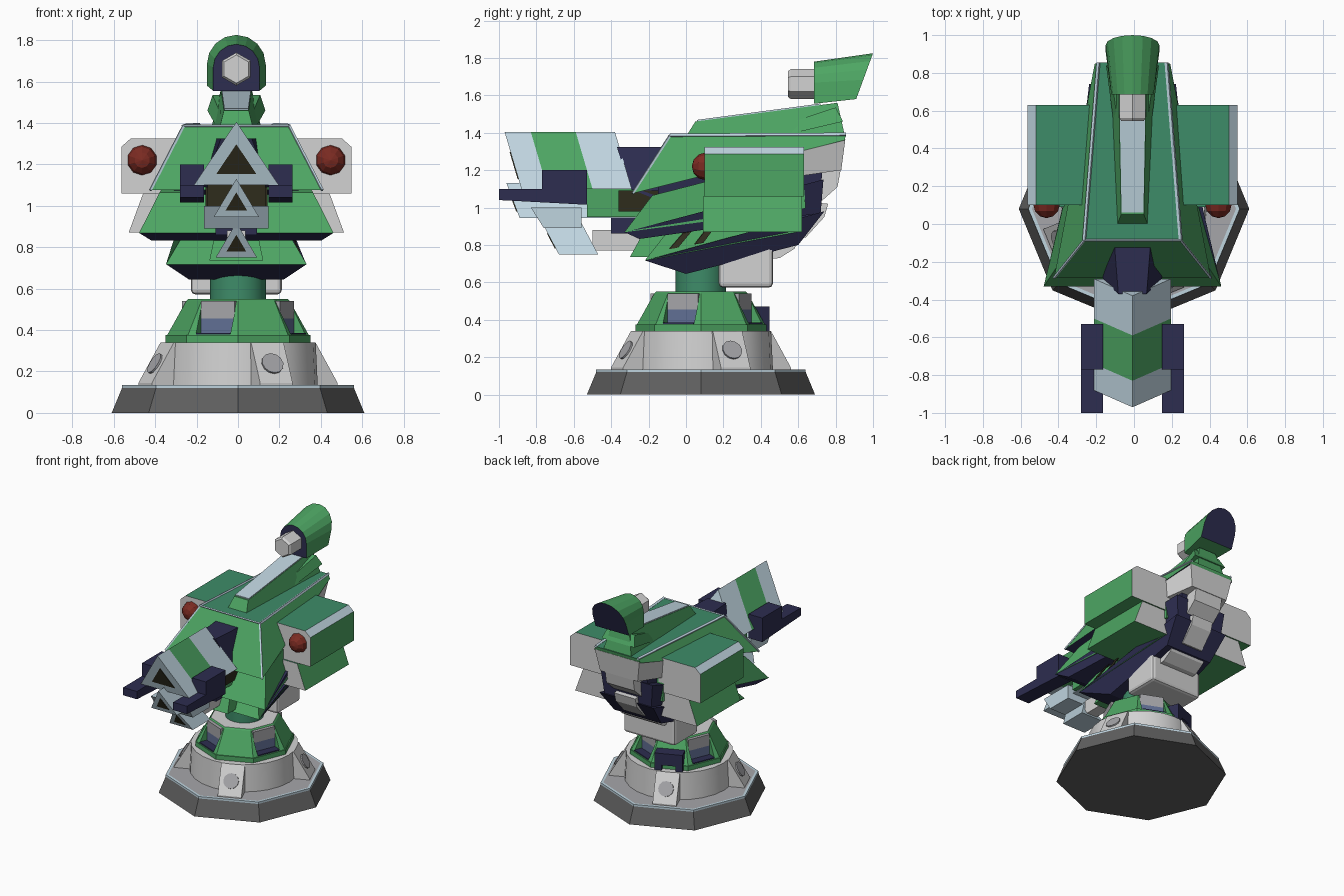
import bpy, bmesh, math
from mathutils import Vector

if "Cube" in bpy.data.objects:
    bpy.data.objects.remove(bpy.data.objects["Cube"])

COLS = {"green": (.075, .38, .125), "teal_green": (.048, .262, .14), "navy": (.026, .026, .08),
        "light_grey": (.65, .65, .65), "pale_blue": (.52, .66, .74), "dark_grey": (.115, .115, .115),
        "red": (.2, .024, .016), "dark_brown": (.028, .025, .012), "slate_blue": (.12, .16, .3),
        "mid_grey": (.38, .38, .4)}
NAMES = list(COLS)
MATS = []
for n, c in COLS.items():
    m = bpy.data.materials.new(n)
    m.diffuse_color = (*c, 1)
    m.use_nodes = True
    m.node_tree.nodes["Principled BSDF"].inputs["Base Color"].default_value = m.diffuse_color
    MATS.append(m)
CY = .08  # pedestal centre in y


def mesh(name, verts, faces, cols, rule=None):
    """Mesh from verts and faces; cols is a colour per face, rule(normal, centre) may override it."""
    me = bpy.data.meshes.new(name)
    ob = bpy.data.objects.new(name, me)
    bpy.context.collection.objects.link(ob)
    for m in MATS:
        me.materials.append(m)
    bm = bmesh.new()
    vs = [bm.verts.new(v) for v in verts]
    for f, c in zip(faces, cols):
        bm.faces.new([vs[i] for i in f]).material_index = NAMES.index(c)
    bmesh.ops.recalc_face_normals(bm, faces=bm.faces[:])
    if rule:
        for f in bm.faces:
            c = rule(f.normal, f.calc_center_median())
            if c:
                f.material_index = NAMES.index(c)
    bm.to_mesh(me)
    bm.free()
    return ob


def loft(name, rings, col, bands=None, caps=None, rule=None):
    """Join rings of points into a closed solid."""
    n = len(rings[0])
    bands = bands or [col] * (len(rings) - 1)
    caps = caps or (col, col)
    faces, cols = [range(n), range((len(rings) - 1) * n, len(rings) * n)], list(caps)
    for r, b in enumerate(bands):
        for i in range(n):
            j = (i + 1) % n
            faces.append((r * n + i, r * n + j, r * n + n + j, r * n + n + i))
            cols.append(b)
    return mesh(name, [p for ring in rings for p in ring], faces, cols, rule)


def turned(name, levels, n, col, **kw):
    """Stack of n-gons (radius, z) on the pedestal axis."""
    return loft(name, [[(r * math.cos(math.tau * i / n), CY + r * math.sin(math.tau * i / n), z)
                        for i in range(n)] for r, z in levels], col, **kw)


def prism(name, pts, x0, x1, col, **kw):
    """(y, z) profile extruded along x."""
    return loft(name, [[(x, y, z) for y, z in pts] for x in (x0, x1)], col, **kw)


def box(name, x0, x1, y0, y1, z0, z1, col, **kw):
    return prism(name, [(y0, z0), (y1, z0), (y1, z1), (y0, z1)], x0, x1, col, **kw)


def wedge(name, ft, fb, bt, bb, col, **kw):
    """Symmetric block from (half width, y, z) at front top, front bottom, back top, back bottom."""
    ring = lambda t, b: [(-t[0], *t[1:]), t, b, (-b[0], *b[1:])]
    return loft(name, [ring(ft, fb), ring(bt, bb)], col, **kw)


def bar(name, a, b, r, col):
    """Thin square trim bar from a to b."""
    a, b = Vector(a), Vector(b)
    d = (b - a).normalized()
    u = d.cross(Vector((.3, .2, 1))).normalized() * r
    v = d.cross(u)
    return loft(name, [[p + u, p + v, p - u, p - v] for p in (a, b)], col)


def place(ob, deg):
    """Turn a part built along +y around the pedestal axis."""
    ob.rotation_euler.z = math.radians(deg - 90)
    ob.location = (0, CY, 0)
    return ob


def smooth(ob):
    bpy.ops.object.select_all(action="DESELECT")
    bpy.context.view_layer.objects.active = ob
    ob.select_set(True)
    bpy.ops.object.shade_smooth_by_angle(angle=math.radians(35))


# ---- pedestal ----
turned("base_plate", [(.61, 0), (.56, .12), (.56, .135), (.54, .135)], 8, "dark_grey",
       bands=["dark_grey", "pale_blue", "pale_blue"], caps=("dark_grey", "mid_grey"))
smooth(turned("base_drum", [(.385, .13), (.375, .34)], 24, "light_grey"))
turned("base_flange", [(.35, .335), (.35, .375)], 8, "green")
cone = turned("base_cone", [(.345, .37), (.25, .54), (.24, .55)], 8, "green", caps=("green", "light_grey"))
smooth(turned("neck_column", [(.135, .54), (.135, .8)], 20, "teal_green"))
for k in range(4):
    a = 22.5 + 90 * k
    place(prism("buttress", [(.3, .13), (.485, .13), (.485, .145), (.37, .34), (.3, .34)],
                -.085, .085, "light_grey"), a)
    disc = [[(.055 * math.cos(t), .431 + d * .86 + .055 * math.sin(t) * -.51,
              .236 + d * .51 + .055 * math.sin(t) * .86)
             for t in [math.tau * i / 12 for i in range(12)]] for d in (-.01, .01)]
    place(loft("buttress_bolt", disc, "mid_grey"), a)
    # recessed window: notch in the cone, two-tone wall and dark floor
    cutter = place(box("window_cutter", -.09, .09, .25, .5, .382, .65, "green"), a + 45)
    cutter.hide_render = True
    cut = cone.modifiers.new("window_notch", "BOOLEAN")
    cut.object, cut.operation, cut.solver = cutter, "DIFFERENCE", "EXACT"
    bpy.context.view_layer.objects.active = cone
    bpy.context.view_layer.update()
    bpy.ops.object.modifier_apply(modifier=cut.name)
    bpy.data.objects.remove(cutter)
    place(box("window_pane", -.088, .088, .15, .256, .37, .455, "slate_blue"), a + 45)
    place(box("window_head", -.088, .088, .15, .256, .455, .54, "mid_grey"), a + 45)
    place(box("window_floor", -.089, .089, .25, .318, .378, .386, "navy"), a + 45)
place(box("rear_clamp", -.1, .1, .22, .355, .38, .47, "navy"), 112.5)
for s in (-1, 1):
    place(box("rear_clamp_leg", s * .05, s * .1, .32, .355, .28, .38, "navy"), 112.5)

base_parts = set(bpy.data.objects)

# ---- head armour: three stacked shells, each rising towards the back ----
T0, B0 = (.255, -.085, 1.385), (.415, -.285, 1.075)
T1, B1 = (.18, .855, 1.39), (.2, .848, 1.36)
wedge("upper_shell", T0, B0, T1, B1, "green",
      rule=lambda n, c: "teal_green" if n.z > .9 else "navy" if n.z < -.7 else None)
wedge("upper_shell_core", (.3, -.15, 1.12), (.3, -.15, 1.03), (.17, .74, 1.3), (.17, .72, 1.1), "navy")
wedge("middle_shell", (.37, -.18, 1.065), (.47, -.33, .868), (.24, .62, 1.27), (.24, .64, .995), "green")
wedge("middle_shell_keel", (.468, -.328, .868), (.41, -.25, .832), (.22, .735, 1.15), (.2, .72, .97), "navy")
LT, LB = (.25, -.1, .87), (.34, -.22, .717)
KT, KB = (.25, .62, 1.0), (.23, .6, .87)
wedge("lower_shell", LT, LB, KT, KB, "green")
wedge("lower_shell_keel", (.338, -.218, .717), (.23, 0, .645), (.23, .74, .98), (.2, .6, .8), "navy")

for s in (-1, 1):
    side = lambda p: (s * p[0], p[1], p[2])
    # pale trim along the upper shell
    bar("shell_edge_trim", side(T0), side(T1), .011, "pale_blue")
    bar("shell_corner_trim", side(T0), side(B0), .008, "pale_blue")

    # two vents in the side of the lower shell
    def on_side(u, v):
        top, bot = Vector(LT).lerp(KT, u), Vector(LB).lerp(KB, u)
        p = bot.lerp(top, v)
        return side((p.x + .006, p.y, p.z - .003))
    for u in (.12, .29):
        outer = [on_side(u, .3), on_side(u + .06, .3), on_side(u + .08, .85), on_side(u + .02, .85)]
        loft("side_vent", [outer, [(x - s * .008, y, z + .003) for x, y, z in outer]], "dark_brown")

    # shoulder pods: grey ends, teal top, pale chamfer, flared skirt below
    def pod_rule(n, c):
        if abs(n.y) > .9:
            return "light_grey"
        if n.z > .9:
            return "teal_green"
        if n.z > .5:
            return "pale_blue"
    sec = [(.2, 1.06), (.555, 1.06), (.555, 1.285), (.51, 1.325), (.2, 1.325)]
    loft("shoulder_pod", [[(s * x, y, z) for x, z in sec] for y in (.1, .63)], "green", rule=pod_rule)
    sec = [(.2, .87), (.52, .87), (.45, 1.06), (.2, 1.06)]
    loft("lower_pod", [[(s * x, y, z) for x, z in sec] for y in (.09, .62)], "green", rule=pod_rule)
    bpy.ops.mesh.primitive_uv_sphere_add(segments=10, ring_count=6, radius=.074,
                                         location=(s * .455, .105, 1.22), rotation=(math.pi / 2, 0, 0))
    lamp = bpy.context.object
    lamp.name = "shoulder_lamp"
    lamp.data.materials.append(MATS[NAMES.index("red")])
bar("shell_front_trim", (-T0[0], *T0[1:]), T0, .007, "pale_blue")

# ---- back of the head ----
wedge("rear_cap", (.24, .62, 1.31), (.23, .62, 1.17), (.19, .852, 1.365), (.16, .83, 1.2), "light_grey")
prism("rear_pack", [(.5, 1.0), (.72, 1.03), (.81, 1.11), (.83, 1.22), (.5, 1.22)], -.12, .12, "light_grey")
prism("rear_spine", [(.4, .8), (.6, .83), (.72, .98), (.73, 1.12), (.4, 1.1)], -.17, .17, "navy")
prism("rear_step", [(.45, .82), (.64, .84), (.74, .95), (.76, 1.02), (.45, 1.05)], -.09, .09, "light_grey")
prism("rear_lower_pack", [(.4, .72), (.5, .73), (.58, .78), (.64, .9), (.4, .95)], -.15, .15, "light_grey")
cw = box("counterweight", -.22, .22, .175, .465, .572, .85, "light_grey")
bv = cw.modifiers.new("soft_edges", "BEVEL")
bv.width, bv.segments = .022, 2


# ---- triangular guns with raked muzzles ----
def tri(zt, zb, hw, y, rake):
    return [Vector((0, y, zt)), Vector((hw, y + rake, zb)), Vector((-hw, y + rake, zb))]


def gun(name, zt, zb, hw, ys, rake, bands):
    loft(name, [tri(zt, zb, hw, y, rake) for y in ys], bands[0], bands=bands)
    ring = tri(zt, zb, hw, ys[0], rake)
    mid = sum(ring, Vector()) / 3
    inner = [mid.lerp(p, .47) for p in ring]
    loft(name + "_bore", [[p + Vector((0, d, 0)) for p in inner] for d in (-.005, .003)], "dark_brown")


gun("main_gun", 1.405, 1.1, .205, (-.97, -.83, -.59, -.38), .09, ["pale_blue", "green", "pale_blue"])
gun("middle_gun", 1.13, .945, .11, (-.96, -.3), .07, ["pale_blue"])
gun("lower_gun", .92, .75, .1, (-.77, -.56), .09, ["pale_blue"])
wedge("main_gun_mount", (.075, -.37, 1.325), (.155, -.3, 1.1), (.1, -.05, 1.325), (.16, -.05, 1.0), "navy")
box("gun_recess", -.15, .15, -.36, -.1, .98, 1.09, "dark_brown")
prism("middle_gun_cradle", [(-.83, 1.0), (-.56, 1.0), (-.56, .89), (-.76, .89)], -.155, .155, "pale_blue")
box("middle_gun_sleeve", -.14, .14, -.53, -.2, .95, 1.1, "green",
    rule=lambda n, c: "dark_brown" if n.y < -.9 else None)
box("middle_gun_socket", -.1, .1, -.4, -.15, .86, .97, "navy")
box("lower_gun_sleeve", -.045, .045, -.5, -.2, .77, .88, "light_grey")
wedge("lower_gun_socket", (.1, -.22, .88), (.13, -.3, .735), (.1, 0, .88), (.13, 0, .735), "green")
for s in (-1, 1):
    prism("gun_side_rail", [(-1, 1.1), (-.77, 1.1), (-.77, 1.2), (-.53, 1.2), (-.53, 1.015), (-1, 1.04)],
          s * .155, s * .272, "navy")

# ---- sight on top ----
wedge("sight_ramp", (.06, .05, 1.46), (.08, 0, 1.38), (.075, .81, 1.56), (.12, .85, 1.38), "green")
wedge("sight_ramp_cheeks", (.07, .48, 1.43), (.095, .5, 1.38), (.115, .8, 1.535), (.14, .84, 1.46), "green")
wedge("sight_ramp_plate", (.058, .06, 1.469), (.058, .06, 1.455), (.07, .72, 1.556), (.07, .72, 1.54), "pale_blue")


def arch(w, zb, zt, y, rake):
    pts = [(-w, zb)] + [(-w * math.cos(math.pi * i / 8), zt - w + w * math.sin(math.pi * i / 8))
                        for i in range(9)] + [(w, zb)]
    return [(x, y + rake * (z - zb), z) for x, z in pts]


loft("sight_hood", [arch(.112, 1.555, 1.78, .685, 0), arch(.142, 1.58, 1.825, .91, .367)],
     "green", caps=("navy", "navy"))
hexa = lambda r, y: [(r * math.sin(math.tau * i / 6), y, 1.66 + r * math.cos(math.tau * i / 6)) for i in range(6)]
loft("sight_lens", [hexa(.068, .545), hexa(.08, .56), hexa(.08, .7)], "light_grey")

# the head sits slightly off the pedestal axis
for ob in bpy.data.objects:
    if ob not in base_parts:
        ob.location.x -= .008
